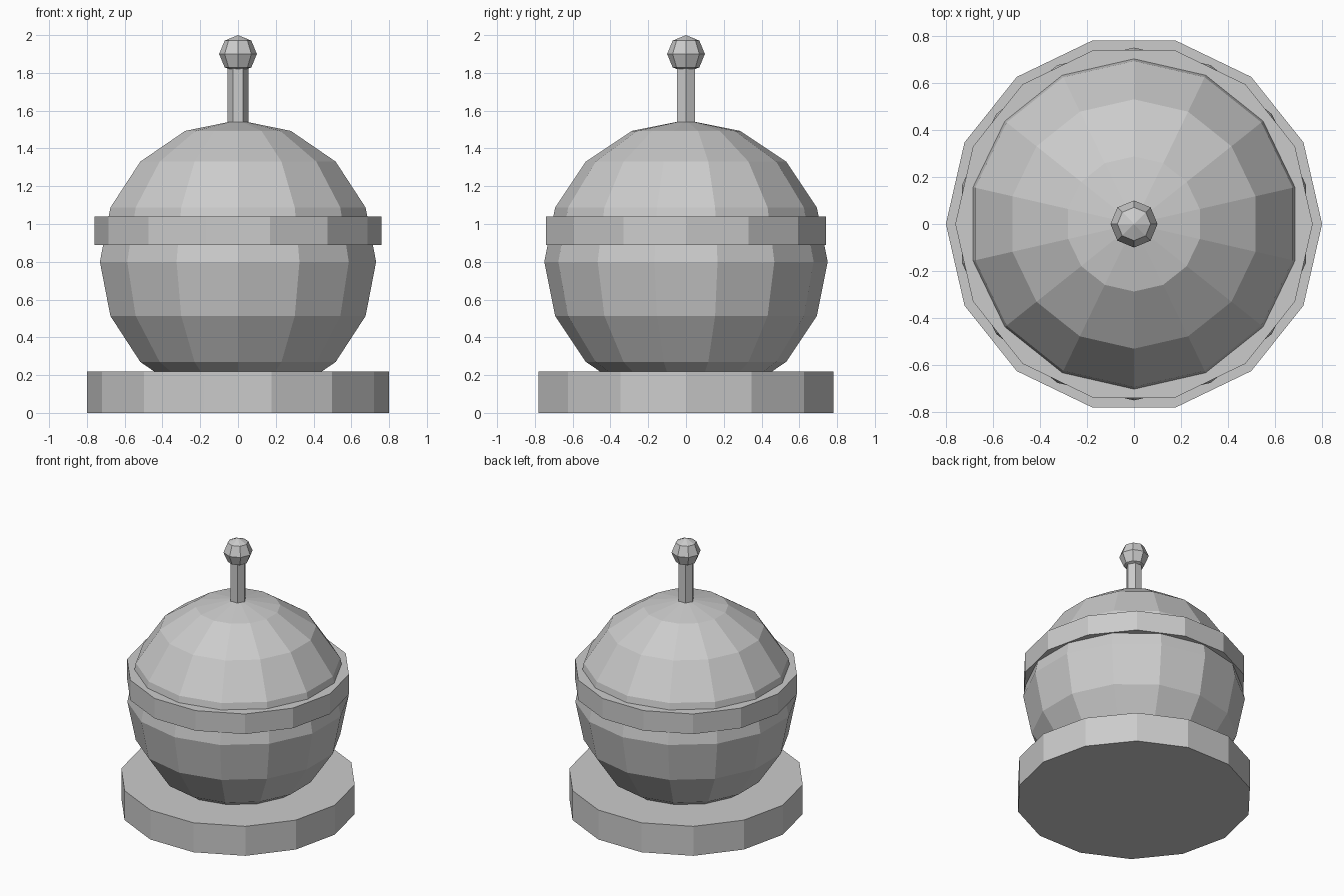
import bpy, bmesh, math
from mathutils import Matrix

if "Cube" in bpy.data.objects:
    bpy.data.objects.remove(bpy.data.objects["Cube"])

grey = bpy.data.materials.new("plain grey")
grey.diffuse_color = (0.6, 0.6, 0.6, 1)
grey.use_nodes = True
grey.node_tree.nodes["Principled BSDF"].inputs["Base Color"].default_value = grey.diffuse_color


def add(name, bm):
    # flat shaded object from a bmesh
    me = bpy.data.meshes.new(name)
    bm.to_mesh(me)
    bm.free()
    me.materials.append(grey)
    bpy.context.collection.objects.link(bpy.data.objects.new(name, me))


def prism(name, sides, r, z0, z1):
    # upright prism with a corner on +x
    bm = bmesh.new()
    ring = [(r * math.cos(2 * math.pi * i / sides), r * math.sin(2 * math.pi * i / sides))
            for i in range(sides)]
    lo = [bm.verts.new((x, y, z0)) for x, y in ring]
    hi = [bm.verts.new((x, y, z1)) for x, y in ring]
    bm.faces.new(lo[::-1])
    bm.faces.new(hi)
    for i in range(sides):
        j = (i + 1) % sides
        bm.faces.new((lo[i], lo[j], hi[j], hi[i]))
    add(name, bm)


def ball(name, sides, rings, r, z):
    bm = bmesh.new()
    bmesh.ops.create_uvsphere(bm, u_segments=sides, v_segments=rings, radius=r,
                              matrix=Matrix.Translation((0, 0, z)))
    add(name, bm)


# foot, round body and the rim band around it
prism("base", 14, 0.80, 0.0, 0.22)
ball("body", 14, 8, 0.75, 0.80)
prism("rim_band", 14, 0.76, 0.89, 1.04)
# handle on top
prism("stem", 6, 0.055, 1.50, 1.84)
ball("knob", 8, 4, 0.10, 1.90)
